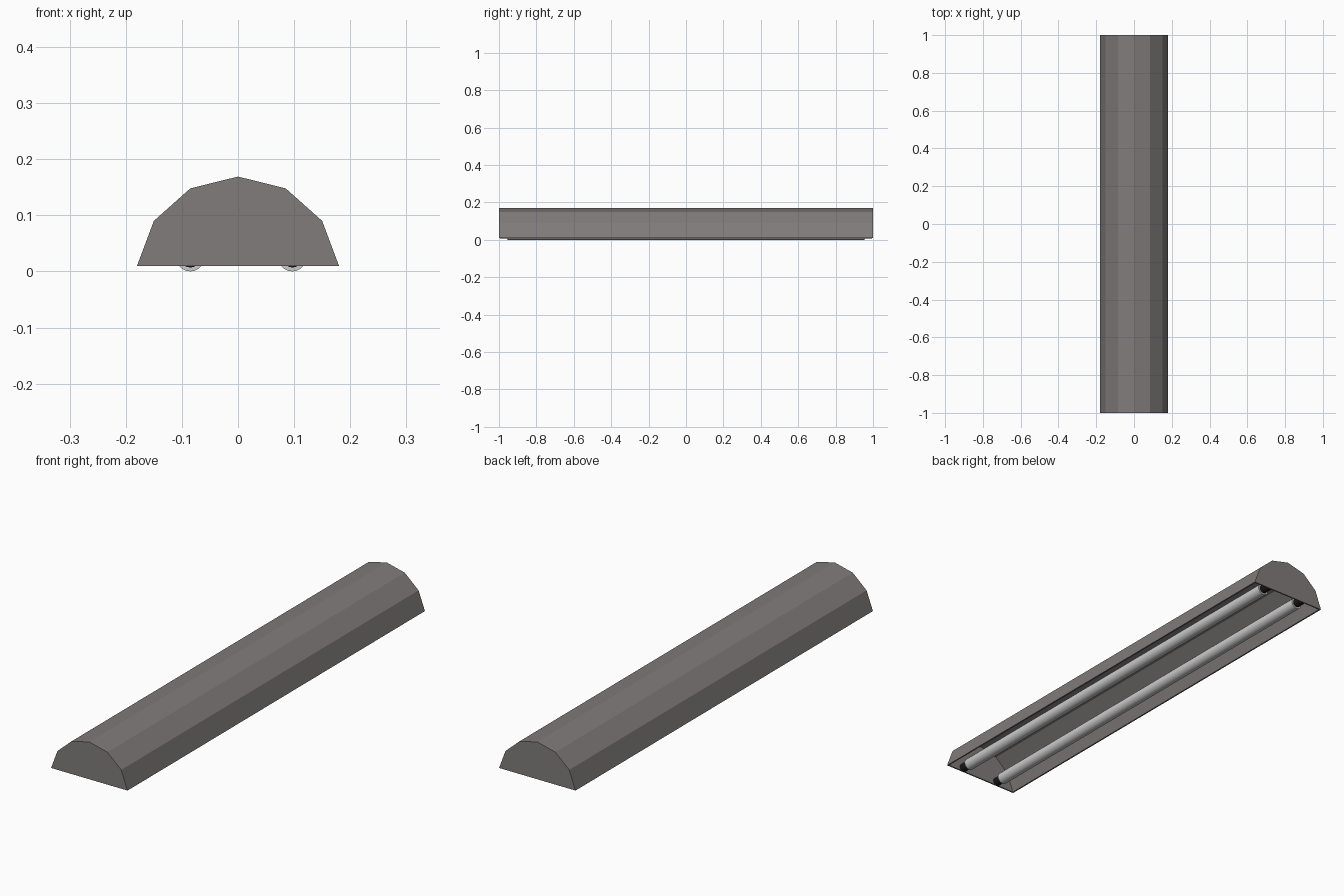
import bpy, bmesh, math

if "Cube" in bpy.data.objects:
    bpy.data.objects.remove(bpy.data.objects["Cube"])


def material(name, color):
    m = bpy.data.materials.new(name)
    m.diffuse_color = (*color, 1)
    m.use_nodes = True
    m.node_tree.nodes["Principled BSDF"].inputs["Base Color"].default_value = m.diffuse_color
    return m


housing_mat = material("warm_grey", (0.22, 0.20, 0.20))
black_mat = material("black", (0.01, 0.01, 0.012))

# Housing: faceted half-round trough, closed at both ends, open underneath
half = [(0.18, 0.01), (0.15, 0.09), (0.085, 0.148)]
outer = half + [(0, 0.169)] + [(-x, z) for x, z in reversed(half)]
inner = [(x * 0.965, 0.01 + (z - 0.01) * 0.965) for x, z in outer]

bm = bmesh.new()


def ring(profile, y):
    return [bm.verts.new((x, y, z)) for x, z in profile]


def shell(profile, length):
    front, back = ring(profile, -length), ring(profile, length)
    bm.faces.new(front)
    bm.faces.new(back)
    for i in range(len(profile) - 1):
        bm.faces.new((front[i], front[i + 1], back[i + 1], back[i]))
    return [front[0], front[-1], back[-1], back[0]]


rim_out = shell(outer, 1.0)
rim_in = shell(inner, 0.994)
for i in range(4):
    j = (i + 1) % 4
    bm.faces.new((rim_out[i], rim_out[j], rim_in[j], rim_in[i]))
bmesh.ops.recalc_face_normals(bm, faces=bm.faces)
mesh = bpy.data.meshes.new("lamp_housing")
bm.to_mesh(mesh)
bm.free()
mesh.materials.append(housing_mat)
bpy.context.collection.objects.link(bpy.data.objects.new("lamp_housing", mesh))


def rod(name, x, y0, y1, r, mat=None):
    bpy.ops.mesh.primitive_cylinder_add(
        vertices=20, radius=r, depth=y1 - y0,
        location=(x, (y0 + y1) / 2, 0.025), rotation=(math.pi / 2, 0, 0))
    ob = bpy.context.object
    ob.name = name
    if mat:
        ob.data.materials.append(mat)
    bpy.ops.object.shade_smooth_by_angle()


# Two light tubes, each held by a black socket at either end
for side, x in (("left", -0.085), ("right", 0.097)):
    rod(side + "_tube", x, -0.955, 0.955, 0.025)
    rod(side + "_front_socket", x, -0.995, -0.95, 0.018, black_mat)
    rod(side + "_back_socket", x, 0.95, 0.995, 0.018, black_mat)
